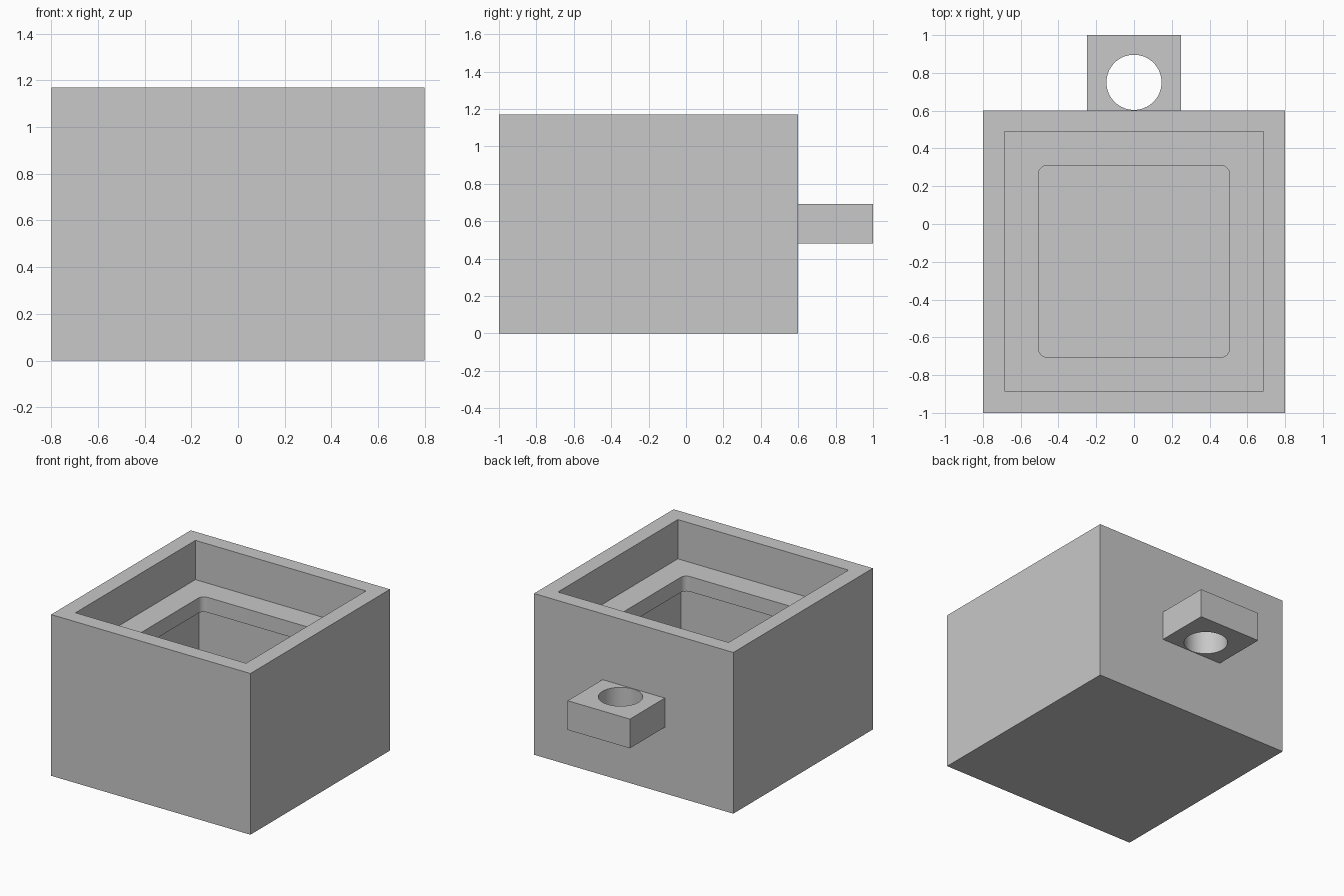
import bpy, bmesh, math

if "Cube" in bpy.data.objects:
    bpy.data.objects.remove(bpy.data.objects["Cube"])

grey = bpy.data.materials.new("light grey")
grey.diffuse_color = (0.58, 0.58, 0.58, 1)
grey.use_nodes = True
grey.node_tree.nodes["Principled BSDF"].inputs["Base Color"].default_value = grey.diffuse_color


def prism(name, outline, z0, z1):
    """Extrude a closed xy outline from z0 to z1."""
    bm = bmesh.new()
    face = bm.faces.new([bm.verts.new((x, y, z0)) for x, y in outline])
    ext = bmesh.ops.extrude_face_region(bm, geom=[face])
    verts = [g for g in ext["geom"] if isinstance(g, bmesh.types.BMVert)]
    bmesh.ops.translate(bm, vec=(0, 0, z1 - z0), verts=verts)
    bmesh.ops.recalc_face_normals(bm, faces=bm.faces)
    mesh = bpy.data.meshes.new(name)
    bm.to_mesh(mesh)
    bm.free()
    mesh.materials.append(grey)
    obj = bpy.data.objects.new(name, mesh)
    bpy.context.collection.objects.link(obj)
    return obj


def rect(hx, y0, y1, r=0, n=8):
    """Rectangle outline, with optional rounded corners."""
    corners = [(hx, y1), (-hx, y1), (-hx, y0), (hx, y0)]
    if not r:
        return corners
    pts = []
    for i, (x, y) in enumerate(corners):
        cx = x - math.copysign(r, x)
        cy = y - r if y == y1 else y + r
        for k in range(n + 1):
            a = math.radians(90 * (i + k / n))
            pts.append((cx + r * math.cos(a), cy + r * math.sin(a)))
    return pts


def circle(cy, r, n=64):
    return [(r * math.cos(2 * math.pi * k / n), cy + r * math.sin(2 * math.pi * k / n))
            for k in range(n)]


def cut(obj, cutter):
    mod = obj.modifiers.new(cutter.name, "BOOLEAN")
    mod.operation = "DIFFERENCE"
    mod.solver = "EXACT"
    mod.object = cutter
    cutter.hide_render = True
    cutter.hide_set(True)


TOP, LEDGE, LIP, FLOOR = 1.17, 0.885, 0.775, 0.115

# Open box: wide upper recess, rounded opening through the ledge, chamber below
box = prism("box", rect(0.8, -1.0, 0.6), 0, TOP)
cut(box, prism("chamber_cutter", rect(0.595, -0.795, 0.40), FLOOR, LIP))
cut(box, prism("opening_cutter", rect(0.505, -0.705, 0.31, 0.045), LIP - 0.05, LEDGE + 0.05))
cut(box, prism("recess_cutter", rect(0.685, -0.885, 0.49), LEDGE, TOP + 0.1))

# Mounting lug with a round hole on the back wall
lug = prism("mounting_lug", rect(0.25, 0.6, 1.0), 0.48, 0.692)
cut(lug, prism("lug_hole_cutter", circle(0.75, 0.146), 0.4, 0.8))

# Apply the cuts, remove the cutters, smooth the curved walls
bpy.context.view_layer.update()
for obj in (box, lug):
    bpy.ops.object.select_all(action="DESELECT")
    obj.select_set(True)
    bpy.context.view_layer.objects.active = obj
    for mod in list(obj.modifiers):
        bpy.ops.object.modifier_apply(modifier=mod.name)
    bpy.ops.object.shade_smooth_by_angle(angle=math.radians(30))
for obj in [o for o in bpy.data.objects if o.name.endswith("_cutter")]:
    bpy.data.objects.remove(obj)
